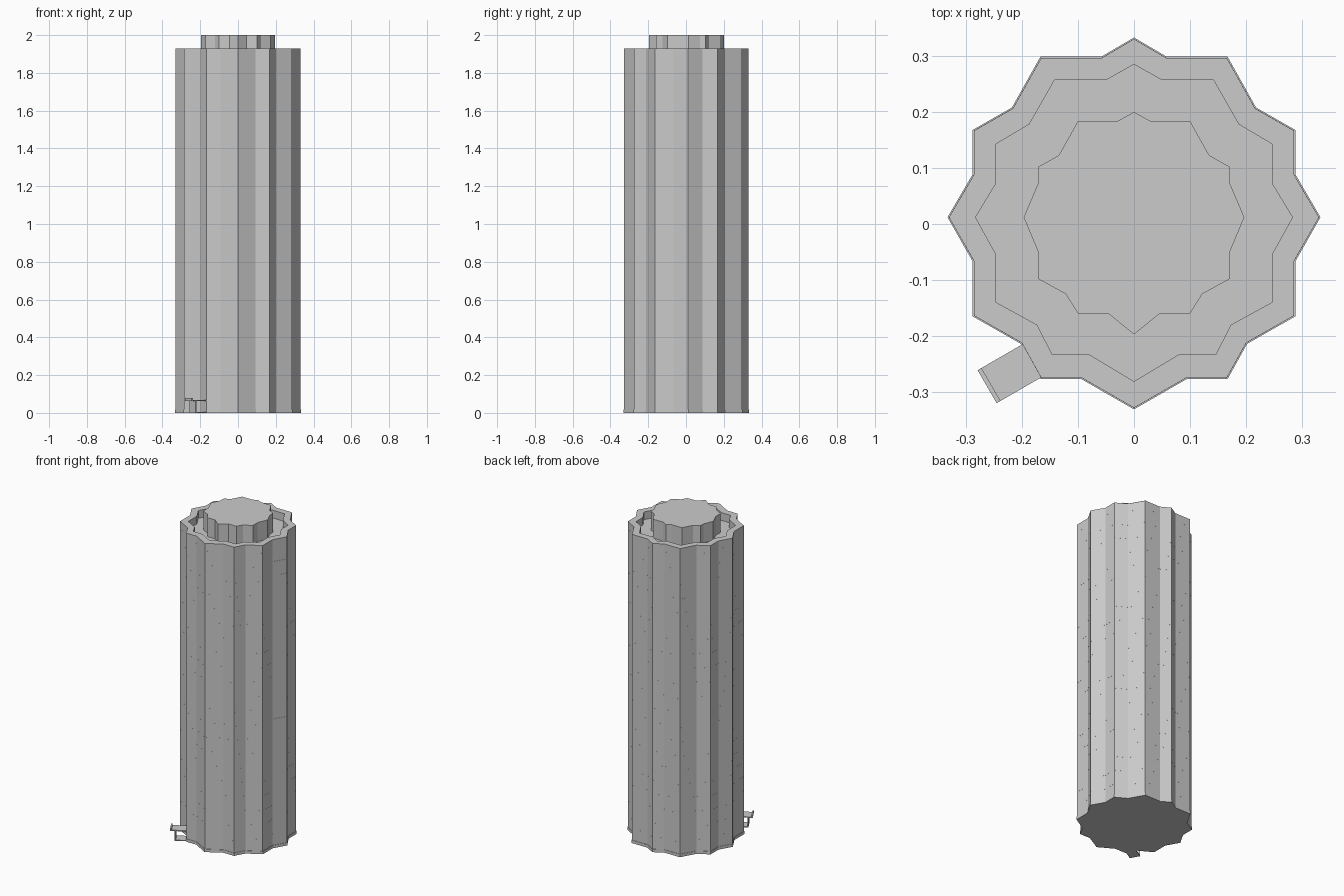
import bpy, math
from mathutils import Vector

if "Cube" in bpy.data.objects:
    bpy.data.objects.remove(bpy.data.objects["Cube"])

# Right halves of the star-shaped plans (back point round to front point)
OUTER = [(0, .333), (.058, .299), (.167, .299), (.218, .208), (.288, .168), (.288, .089), (.333, .012),
         (.288, -.067), (.288, -.165), (.202, -.214), (.167, -.277), (.094, -.277), (0, -.331)]
INNER = [(0, .285), (.05, .257), (.142, .257), (.187, .178), (.246, .143), (.246, .073), (.283, .012),
         (.246, -.055), (.246, -.14), (.173, -.18), (.146, -.233), (.08, -.233), (0, -.281)]
CORE = [(0, .2), (.029, .184), (.1, .184), (.134, .123), (.171, .102), (.171, .073), (.197, .012),
        (.171, -.05), (.171, -.098), (.122, -.125), (.1, -.16), (.046, -.16), (0, -.197)]


def plan(half, s=1.0):
    """Mirror a half plan into a counter-clockwise closed outline."""
    pts = half + [(-x, y) for x, y in reversed(half[1:-1])]
    return [(x * s, y * s) for x, y in reversed(pts)]


def loft(name, loops):
    """Solid through a list of (outline, z) loops, capped at both ends."""
    n = len(loops[0][0])
    verts = [(x, y, z) for pts, z in loops for x, y in pts]
    faces = [list(reversed(range(n)))]
    for k in range(len(loops) - 1):
        for i in range(n):
            j = (i + 1) % n
            faces.append([k * n + i, k * n + j, (k + 1) * n + j, (k + 1) * n + i])
    faces.append(list(range((len(loops) - 1) * n, len(loops) * n)))
    me = bpy.data.meshes.new(name)
    me.from_pydata(verts, [], faces)
    ob = bpy.data.objects.new(name, me)
    bpy.context.collection.objects.link(ob)
    return ob


WALL = plan(OUTER, .992)
ROOF = 1.88

# Tower body with parapet and sunken roof
loft("tower_body", [(WALL, 0), (WALL, 1.93), (plan(INNER), 1.93), (plan(INNER), ROOF)])

# Slightly wider plinth and the central roof core
loft("plinth", [(plan(OUTER), 0), (plan(OUTER), .018)])
loft("roof_core", [(plan(CORE), ROOF - .01), (plan(CORE), 2.0)])

# Thin, almost flush floor lines
for f in range(1, 22):
    z = f * ROOF / 21
    band = plan(OUTER, .9925)
    loft(f"floor_line_{f:02d}", [(band, z - .0015), (band, z + .0015)])

# Entrance porch, set square to the front-left wall
OUT = Vector((-math.cos(math.radians(30)), -.5))
SIDE = Vector((.5, -math.cos(math.radians(30))))
DOOR = Vector((-.1835, -.245))


def porch_box(name, u0, u1, z0, z1, half):
    pts = [DOOR + OUT * u + SIDE * v for u, v in
           ((u0, -half), (u0, half), (u1, half), (u1, -half))]
    if (pts[1] - pts[0]).cross(pts[2] - pts[1]) < 0:
        pts.reverse()
    loft(name, [([tuple(p) for p in pts], z0), ([tuple(p) for p in pts], z1)])


porch_box("porch_canopy", -.02, .085, .062, .068, .034)
porch_box("porch_fascia", .083, .091, .062, .078, .034)
porch_box("porch_screen", .06, .066, 0, .063, .031)
porch_box("porch_step", -.02, .066, 0, .005, .031)
